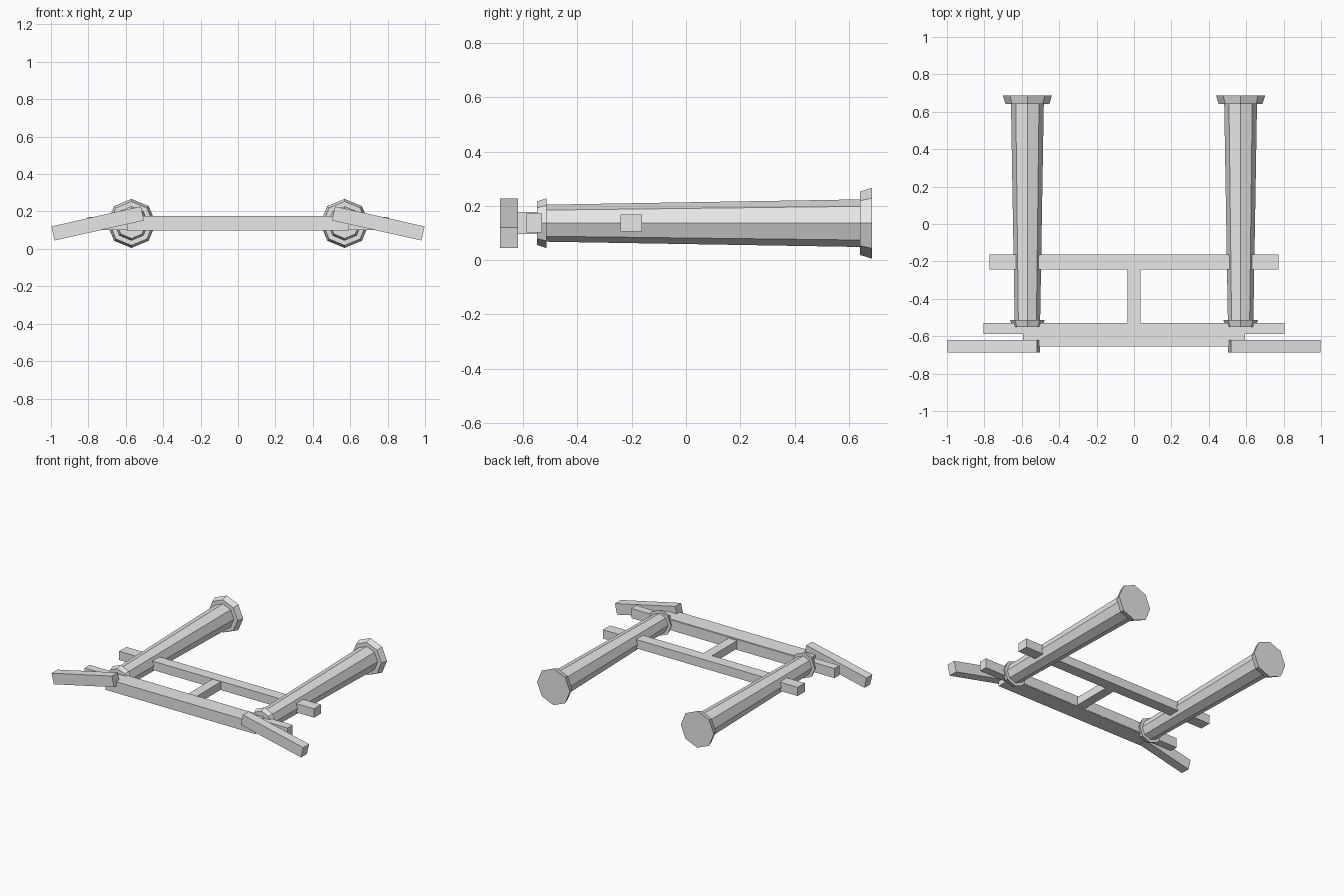
import bpy, math
from mathutils import Matrix

if "Cube" in bpy.data.objects:
    bpy.data.objects.remove(bpy.data.objects["Cube"])

grey = bpy.data.materials.new("light grey")
grey.diffuse_color = (0.8, 0.8, 0.8, 1)
grey.use_nodes = True
grey.node_tree.nodes["Principled BSDF"].inputs["Base Color"].default_value = grey.diffuse_color

ZC = 0.136  # height of the gate's centre plane (it lies on its back)


def finish(name):
    ob = bpy.context.object
    ob.name = ob.data.name = name
    ob.data.materials.append(grey)
    return ob


def beam(name, x0, x1, y0, y1, z0, z1, tilt=0):
    """Box between limits, turned about its own y axis."""
    bpy.ops.mesh.primitive_cube_add(size=1)
    ob = finish(name)
    ob.data.transform(Matrix.Diagonal((x1 - x0, y1 - y0, z1 - z0, 1)))
    ob.data.transform(Matrix.Rotation(tilt, 4, 'Y'))
    ob.location = ((x0 + x1) / 2, (y0 + y1) / 2, (z0 + z1) / 2)
    return ob


def frustum(name, x, y0, y1, r0, r1):
    """Octagonal tapered post along y, with corners on the axes."""
    bpy.ops.mesh.primitive_cone_add(vertices=8, radius1=r0, radius2=r1, depth=y1 - y0)
    ob = finish(name)
    ob.data.transform(Matrix.Rotation(-math.pi / 2, 4, 'X'))
    ob.location = (x, (y0 + y1) / 2, ZC)
    return ob


for side, s in (("left", -1), ("right", 1)):
    x = s * 0.57
    # tapered pillar with flared foot and collar
    frustum(side + "_pillar", x, -0.53, 0.66, 0.068, 0.088)
    frustum(side + "_pillar_foot", x, 0.642, 0.686, 0.117, 0.131)
    frustum(side + "_pillar_collar", x, -0.55, -0.514, 0.08, 0.092)
    # sloping roof end
    beam(side + "_roof_end", s * 0.75 - 0.245, s * 0.75 + 0.245,
         -0.686, -0.62, ZC - 0.0385, ZC + 0.0385, s * math.radians(12.6))

# cross beams and centre strut
beam("tie_beam", -0.772, 0.772, -0.242, -0.162, 0.105, 0.168)
beam("centre_strut", -0.034, 0.034, -0.54, -0.235, 0.108, 0.165)
beam("lintel", -0.805, 0.805, -0.588, -0.53, 0.102, 0.171)
beam("top_beam", -0.593, 0.593, -0.654, -0.532, 0.097, 0.177)
